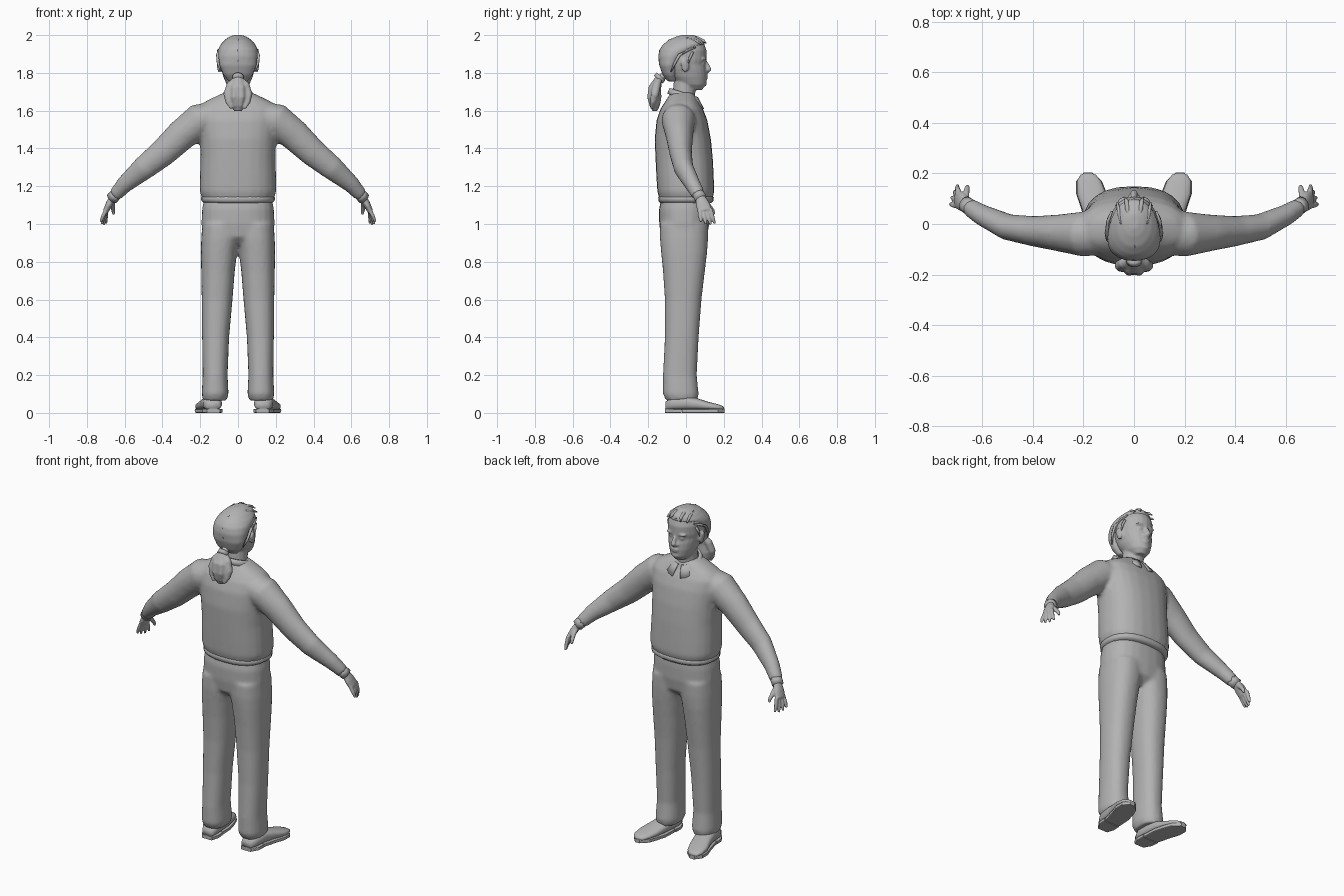
import bpy, bmesh, math
from mathutils import Vector, Matrix

grey = bpy.data.materials.new("soft grey")
grey.diffuse_color = (0.45, 0.45, 0.45, 1)


def loft(bm, rings, n=2.0, seg=24):
    """Skin closed rings given as (centre, half axis u, half axis v)."""
    loops = []
    for c, u, v in rings:
        loop = []
        for i in range(seg):
            a = 2 * math.pi * i / seg
            ca, sa = math.cos(a), math.sin(a)
            p = math.copysign(abs(ca) ** (2 / n), ca)
            q = math.copysign(abs(sa) ** (2 / n), sa)
            loop.append(bm.verts.new(Vector(c) + Vector(u) * p + Vector(v) * q))
        loops.append(loop)
    for a, b in zip(loops, loops[1:]):
        for i in range(seg):
            j = (i + 1) % seg
            bm.faces.new((a[i], a[j], b[j], b[i]))
    bm.faces.new(loops[0])
    bm.faces.new(loops[-1])


def stack(bm, rows, n=2.0):
    """Rows of (z, x min, x max, y min, y max)."""
    loft(bm, [(((x0 + x1) / 2, (y0 + y1) / 2, z), ((x1 - x0) / 2, 0, 0),
               (0, (y1 - y0) / 2, 0)) for z, x0, x1, y0, y1 in rows], n)


def tube(bm, pts, side=1, seg=16):
    """Points of (x, y, z, radius, radius towards y)."""
    ps = [Vector((p[0] * side, p[1], p[2])) for p in pts]
    rings = []
    for i, p in enumerate(ps):
        t = (ps[min(i + 1, len(ps) - 1)] - ps[max(i - 1, 0)]).normalized()
        ref = Vector((0, 1, 0)) if abs(t.y) < 0.8 else Vector((1, 0, 0))
        v = (ref - t * ref.dot(t)).normalized()
        rings.append((p, t.cross(v) * pts[i][3], v * pts[i][-1]))
    loft(bm, rings, 2, seg)


def ball(bm, loc, rad):
    m = Matrix.Translation(loc) @ Matrix.Diagonal((*rad, 1))
    bmesh.ops.create_uvsphere(bm, u_segments=16, v_segments=10, radius=1, matrix=m)


def finish(bm, name, voxel=0, smooth=3, flat=False):
    bmesh.ops.recalc_face_normals(bm, faces=bm.faces)
    for f in bm.faces:
        f.smooth = not flat
    me = bpy.data.meshes.new(name)
    bm.to_mesh(me)
    bm.free()
    me.materials.append(grey)
    ob = bpy.data.objects.new(name, me)
    bpy.context.collection.objects.link(ob)
    if voxel:
        r = ob.modifiers.new("merge", 'REMESH')
        r.mode, r.voxel_size, r.use_smooth_shade = 'VOXEL', voxel, True
        s = ob.modifiers.new("soften", 'SMOOTH')
        s.factor, s.iterations = 0.5, smooth
    return ob


def sym(z, w, y0, y1):
    return (z, -w, w, y0, y1)


# Sweater: torso and sleeves merged
bm = bmesh.new()
stack(bm, [sym(*r) for r in [
    (1.115, .178, -.135, .13), (1.14, .192, -.143, .142), (1.17, .203, -.152, .15),
    (1.25, .202, -.157, .147), (1.35, .198, -.162, .142), (1.45, .202, -.166, .132),
    (1.55, .212, -.156, .113), (1.61, .212, -.135, .09), (1.645, .18, -.112, .067),
    (1.677, .115, -.092, .05), (1.697, .07, -.078, .035)]], 2.4)
for s in (1, -1):
    tube(bm, [(.11, -.04, 1.58, .07, .08), (.2, -.04, 1.55, .092, .09),
              (.3, -.035, 1.47, .083, .073), (.4, -.028, 1.375, .074, .06),
              (.5, -.012, 1.295, .064, .052), (.6, .035, 1.21, .046, .042),
              (.652, .067, 1.152, .036, .036)], s)
finish(bm, "sweater", .012, 4)

# Sweater hem band
bm = bmesh.new()
stack(bm, [sym(1.112, .18, -.137, .134), sym(1.122, .194, -.146, .146),
           sym(1.14, .196, -.147, .147), sym(1.15, .186, -.14, .14)], 2.4)
finish(bm, "hem_band")

# Trousers: hips and legs merged
bm = bmesh.new()
stack(bm, [sym(.89, .1, -.09, .07), sym(.93, .186, -.132, .112), sym(1.0, .194, -.142, .123),
           sym(1.08, .19, -.143, .124), sym(1.14, .178, -.13, .12)], 2.4)
LEG = [(.065, .06, .185, -.105, .06), (.1, .05, .192, -.122, .067), (.2, .055, .187, -.122, .057),
       (.4, .047, .19, -.112, .067), (.6, .029, .192, -.112, .082), (.75, .017, .195, -.122, .1),
       (.85, .005, .196, -.132, .112), (.92, -.01, .195, -.138, .117), (1.0, -.02, .19, -.138, .118)]
for s in (1, -1):
    stack(bm, [(z, s * a, s * b, y0, y1) for z, a, b, y0, y1 in LEG], 2.3)
finish(bm, "trousers", .011, 3)

# Shoes with toes turned out: (y, x centre, half width, top)
SHOE = [(-.108, .13, .032, .06), (-.07, .135, .05, .085), (0, .14, .052, .09),
        (.06, .15, .056, .077), (.12, .168, .058, .058), (.17, .178, .048, .046),
        (.195, .181, .03, .036), (.202, .182, .012, .028)]
for s, tag in ((1, "right"), (-1, "left")):
    bm = bmesh.new()
    loft(bm, [((s * x, y, .5 * (h + .014)), (w, 0, 0), (0, 0, .5 * (h - .014)))
              for y, x, w, h in SHOE], 2.5)
    finish(bm, tag + "_shoe")
    bm = bmesh.new()
    # heel block, then the front sole
    for part in ([(-.11, .13, .034), (-.07, .135, .053), (-.025, .138, .053)],
                 [(-.02, .138, .05), (.06, .15, .059), (.12, .168, .061),
                  (.17, .178, .051), (.204, .182, .016)]):
        z0 = .011
        loft(bm, [((s * x, y, z0), (w, 0, 0), (0, 0, .011)) for y, x, w in part], 8)
    finish(bm, tag + "_sole", flat=True)

# Hands: palm, four fingers and thumb
for s, tag in ((1, "right"), (-1, "left")):
    bm = bmesh.new()
    tube(bm, [(.635, .058, 1.17, .022, .026), (.662, .076, 1.14, .02, .026),
              (.682, .088, 1.105, .019, .037), (.7, .1, 1.068, .015, .038)], s)
    for k in range(4):
        y, reach = .07 + .02 * k, (.8, .95, 1, .92)[k]
        tip = Vector((.034 - .012 * k, .012 + .004 * k, -.074)) * reach
        tube(bm, [(.695, y, 1.08, .011), (.7 + tip.x * .55, y + tip.y * .5, 1.07 + tip.z * .5, .0105),
                  (.7 + tip.x, y + tip.y, 1.07 + tip.z, .007)], s, 10)
    tube(bm, [(.665, .09, 1.125, .014), (.664, .122, 1.095, .013),
              (.66, .142, 1.07, .011), (.658, .15, 1.05, .007)], s, 10)
    finish(bm, tag + "_hand", .005, 2)
    # Shirt cuff
    bm = bmesh.new()
    tube(bm, [(.642, .062, 1.162, .033), (.668, .079, 1.134, .032)], s)
    finish(bm, tag + "_cuff")

# Head: skull, neck, ears and facial features merged
bm = bmesh.new()
stack(bm, [sym(*r) for r in [
    (1.71, .035, .01, .085), (1.738, .06, -.04, .106), (1.78, .078, -.085, .11),
    (1.82, .089, -.115, .108), (1.845, .094, -.13, .102), (1.87, .098, -.138, .108),
    (1.92, .097, -.13, .108), (1.95, .085, -.11, .098), (1.98, .055, -.07, .065)]], 2.1)
tube(bm, [(0, -.02, 1.62, .064), (0, -.01, 1.7, .06), (0, -.005, 1.77, .058)])
tube(bm, [(0, .1, 1.865, .008), (0, .113, 1.84, .011), (0, .122, 1.818, .015), (0, .108, 1.806, .012)])
ball(bm, (0, .106, 1.783), (.026, .011, .006))
ball(bm, (0, .105, 1.772), (.022, .011, .006))
ball(bm, (0, .098, 1.742), (.025, .012, .014))
for s in (1, -1):
    ball(bm, (s * .016, .108, 1.812), (.009, .009, .008))
    ball(bm, (s * .038, .094, 1.873), (.026, .014, .007))
    ball(bm, (s * .035, .09, 1.85), (.015, .012, .009))
    ball(bm, (s * .1, -.004, 1.838), (.011, .02, .035))
    ball(bm, (s * .107, -.012, 1.85), (.006, .017, .022))
finish(bm, "head", .006, 2)

# Swept-back hair cap
bm = bmesh.new()
stack(bm, [sym(*r) for r in [
    (1.755, .05, -.098, -.05), (1.79, .078, -.124, -.04), (1.84, .098, -.142, -.03),
    (1.89, .105, -.147, .015), (1.925, .104, -.14, .06), (1.95, .093, -.122, .1),
    (1.975, .07, -.092, .094), (1.993, .042, -.05, .06), (2.001, .018, -.02, .04)]], 2.1)
finish(bm, "hair", .008, 2)

# Loose locks: centre ridge, fringe tufts and temple strands
bm = bmesh.new()
tube(bm, [(0, .1, 1.962, .004), (0, .05, 1.99, .006), (0, -.02, 1.994, .006),
          (0, -.09, 1.972, .005), (0, -.137, 1.92, .005), (0, -.142, 1.86, .004)], 1, 8)
for s in (1, -1):
    tube(bm, [(.02, .02, 1.99, .007), (.026, .06, 1.985, .009), (.03, .092, 1.97, .008),
              (.04, .107, 1.957, .003)], s, 8)
    tube(bm, [(.05, .0, 1.982, .006), (.06, .05, 1.972, .008), (.066, .085, 1.95, .004)], s, 8)
    tube(bm, [(.088, .05, 1.935, .004), (.103, .01, 1.92, .007), (.108, -.035, 1.895, .008),
              (.105, -.06, 1.85, .007), (.09, -.08, 1.805, .003)], s, 8)
    tube(bm, [(.093, .035, 1.91, .007), (.1, .02, 1.88, .007), (.1, .012, 1.85, .003)], s, 8)
finish(bm, "hair_locks")

# Ponytail and its tie
bm = bmesh.new()
tube(bm, [(0, -.115, 1.785, .024), (0, -.145, 1.765, .028, .022), (0, -.165, 1.72, .048, .034),
          (0, -.166, 1.67, .054, .036), (0, -.165, 1.63, .042, .028), (0, -.165, 1.597, .02, .013)])
for s in (1, -1):
    tube(bm, [(.012, -.14, 1.77, .014), (.04, -.155, 1.735, .022), (.056, -.165, 1.685, .022),
              (.05, -.175, 1.645, .016), (.036, -.185, 1.61, .005)], s, 10)
    tube(bm, [(.008, -.15, 1.765, .012), (.018, -.182, 1.72, .018), (.02, -.19, 1.67, .016),
              (.014, -.186, 1.62, .006)], s, 10)
finish(bm, "ponytail", .006, 2)
bm = bmesh.new()
tube(bm, [(0, -.132, 1.782, .03), (0, -.147, 1.765, .032)])
finish(bm, "hair_tie")

# Shirt collar: open band dropping to two points at the front
bm = bmesh.new()
rows = []
N = 32
for i in range(N + 1):
    a = math.radians(8 + 344 * i / N)
    c, sn = math.cos(a), math.sin(a)
    f = max(c, 0) ** 4
    top = 1.69 - .024 * c
    rows.append([bm.verts.new((sn * .064, -.012 + c * .064, top)),
                 bm.verts.new((sn * .074, -.012 + c * .074, top + .003)),
                 bm.verts.new((sn * (.088 + .1 * f), -.012 + c * (.084 + .024 * f), top - .025 - .035 * f))])
for a, b in zip(rows, rows[1:]):
    for k in (0, 1):
        bm.faces.new((a[k], a[k + 1], b[k + 1], b[k]))
collar = finish(bm, "collar")
sol = collar.modifiers.new("thickness", 'SOLIDIFY')
sol.thickness, sol.offset = .007, 0
